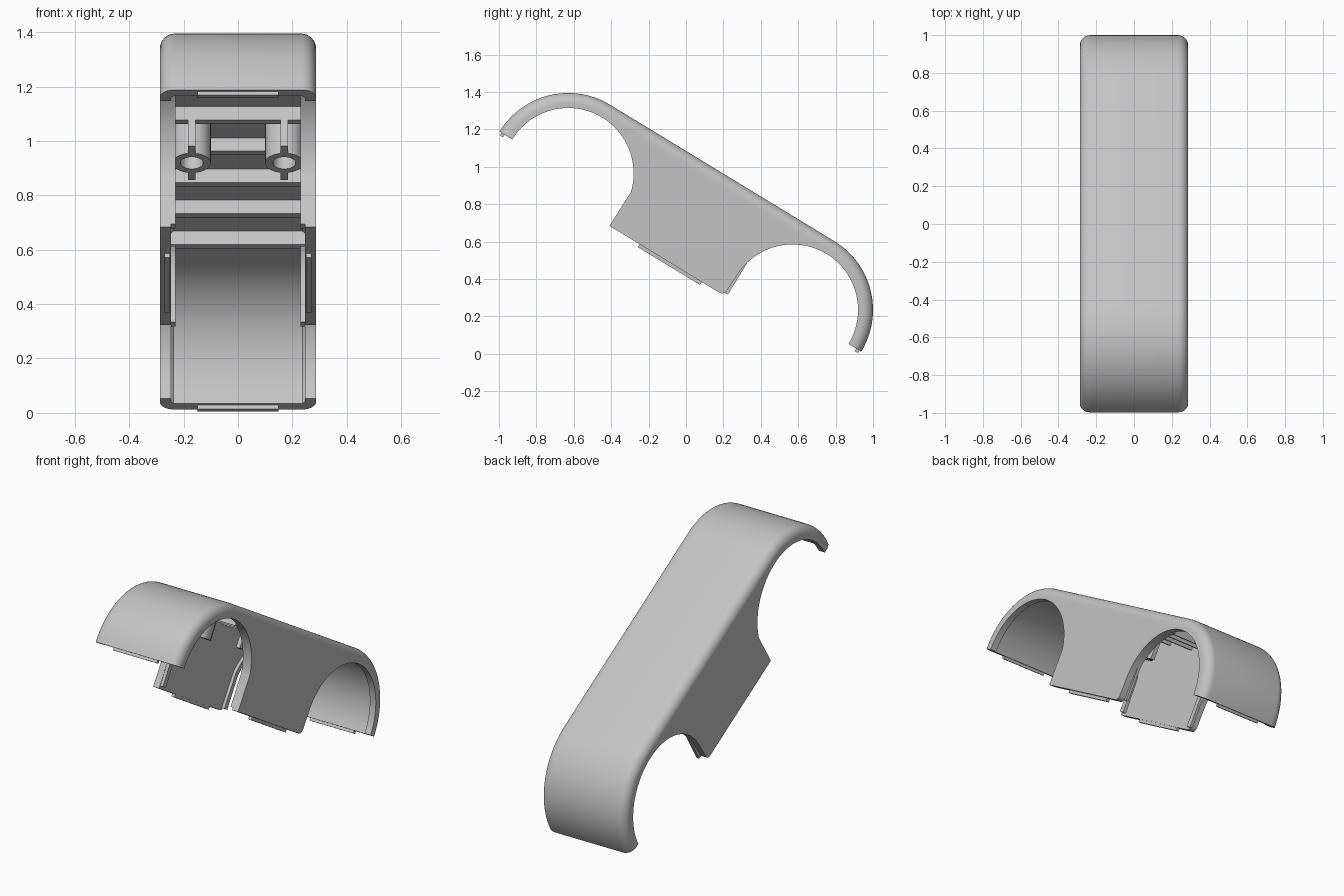
import bpy, bmesh
from math import sin, cos, pi, radians
from mathutils import Matrix, Vector

cube = bpy.data.objects.get("Cube")
if cube:
    bpy.data.objects.remove(cube, do_unlink=True)

# Main dimensions in the cover's own untilted frame
HALF = 0.702            # arch centres along the length
R_OUT, R_IN = 0.43, 0.35
HALF_W, WALL, SKIN = 0.287, 0.04, 0.045
IN_W = HALF_W - WALL
UNDER = R_OUT - SKIN    # underside of the top skin
BOTTOM = -0.125
TILT = Matrix.Translation((0, -0.03, 0.6)) @ Matrix.Rotation(radians(-31.3), 4, 'X')

grey = bpy.data.materials.new("plain_grey")
grey.use_nodes = True
COLOUR = (0.55, 0.55, 0.55, 1)
grey.diffuse_color = COLOUR
grey.node_tree.nodes["Principled BSDF"].inputs["Base Color"].default_value = COLOUR


def finish(name, bm):
    """Tilt the part into place, shade it and link it."""
    bmesh.ops.recalc_face_normals(bm, faces=bm.faces)
    bm.transform(TILT)
    mesh = bpy.data.meshes.new(name)
    bm.to_mesh(mesh)
    bm.free()
    mesh.materials.append(grey)
    obj = bpy.data.objects.new(name, mesh)
    bpy.context.collection.objects.link(obj)
    bpy.ops.object.select_all(action='DESELECT')
    obj.select_set(True)
    bpy.context.view_layer.objects.active = obj
    bpy.ops.object.shade_smooth_by_angle(angle=radians(35))


def loft(name, rings, closed=False):
    """Join equal rings of points into a skin, capped unless closed."""
    bm = bmesh.new()
    rows = [[bm.verts.new(p) for p in ring] for ring in rings]
    pairs = list(zip(rows, rows[1:]))
    if closed:
        pairs.append((rows[-1], rows[0]))
    for a, b in pairs:
        for i in range(len(a)):
            j = (i + 1) % len(a)
            bm.faces.new((a[i], a[j], b[j], b[i]))
    if not closed:
        bm.faces.new(rows[0])
        bm.faces.new(rows[-1])
    finish(name, bm)


def plate(name, outline, x0, x1):
    """Extrude a side outline across the width."""
    loft(name, [[(x, u, w) for u, w in outline] for x in (x0, x1)])


def box(name, x0, x1, u0, u1, w0, w1):
    plate(name, [(u0, w0), (u1, w0), (u1, w1), (u0, w1)], x0, x1)


def arc(cu, cw, r, a0, a1, n):
    return [(cu + r * cos(radians(a0 + (a1 - a0) * i / n)),
             cw + r * sin(radians(a0 + (a1 - a0) * i / n))) for i in range(n + 1)]


# Curved top channel: rounded U section swept over arch, flat and arch
half = [(IN_W, R_OUT - R_IN), (HALF_W, R_OUT - R_IN)]
half += [(x, -d) for x, d in arc(HALF_W - 0.055, -0.055, 0.055, 0, 90, 8)]
inner = [(IN_W - 0.01, SKIN), (IN_W, SKIN + 0.01)]
section = half + [(-x, d) for x, d in reversed(half)]
section += [(-x, d) for x, d in reversed(inner)] + inner
path = [(-HALF, a) for a in range(180, 57, -4)] + [(-HALF, 58.0)]
path = [(-HALF, 180 - 90 * i / 24) for i in range(25)]
path += [(HALF, 90 - 90 * i / 24) for i in range(25)]
loft("top_cover", [[(x, cu + (R_OUT - d) * cos(radians(a)), (R_OUT - d) * sin(radians(a)))
                    for x, d in section] for cu, a in path])

# Side walls between the two wheel arches
front_edge = arc(-HALF, 0, R_IN, 90, 15, 20) + [(-0.368, BOTTOM)]
rear_edge = arc(0.318, BOTTOM + 0.03, 0.03, -90, 0, 5) + arc(HALF, 0, R_IN, 175, 90, 20)
rim = arc(-HALF, 0, R_IN, 70, 15, 16) + [(-0.364, -0.11), (-0.33, -0.11)]
rim += arc(-HALF, 0, R_IN + 0.03, 15, 70, 16)
for side, label in ((1, "left"), (-1, "right")):
    plate(label + "_side_wall", front_edge + rear_edge, side * IN_W, side * HALF_W)
    box(label + "_bottom_tab", side * 0.25, side * 0.27, -0.18, 0.21, BOTTOM - 0.018, BOTTOM + 0.02)
    # Thickened rims inside the arch edges
    plate(label + "_front_rim", rim, side * (IN_W - 0.018), side * IN_W)
    plate(label + "_rear_rim", [(-u, w) for u, w in rim], side * (IN_W - 0.018), side * IN_W)

# Clip tabs on both ends
for sign, label in ((-1, "front"), (1, "rear")):
    u = sign * (R_OUT + HALF - 0.022)
    box(label + "_end_tab", -0.148, 0.148, u - 0.01, u + 0.01, -0.016, 0.03)

# Cross ribs under the top skin
for i in range(5):
    u = -0.365 + 0.22 * i
    box("cross_rib_%d" % (i + 1), -IN_W, IN_W, u - 0.014, u + 0.014, UNDER - 0.058, UNDER + 0.01)

# Hollow screw bosses with stiffening fins
BOSS_U, BOSS_W = -0.26, 0.215
for side, label in ((1, "left"), (-1, "right")):
    bx = side * 0.17
    rings = []
    for r, w in ((0.07, UNDER + 0.01), (0.07, BOSS_W), (0.042, BOSS_W), (0.042, UNDER + 0.01)):
        rings.append([(bx + r * cos(pi * k / 16), BOSS_U + r * sin(pi * k / 16), w)
                      for k in range(32)])
    loft(label + "_screw_boss", rings, closed=True)
    for s, end in ((-1, "front"), (1, "rear")):
        a, b = sorted((BOSS_U + s * 0.065, BOSS_U + s * 0.12))
        box(label + "_" + end + "_fin", bx - 0.013, bx + 0.013, a, b, BOSS_W, UNDER + 0.01)
